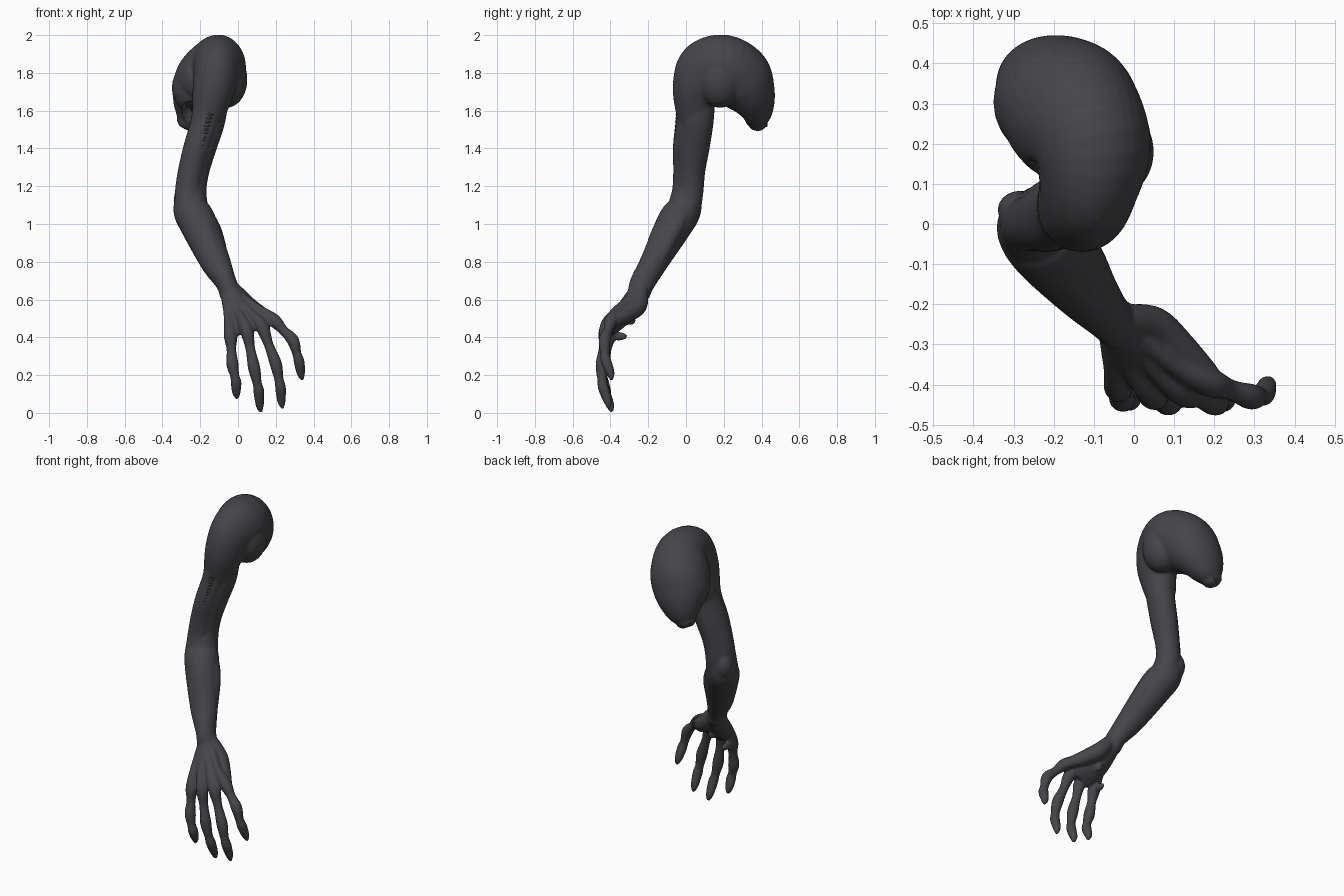
import bpy, bmesh, math
from mathutils import Vector, Matrix

old = bpy.data.objects.get("Cube")
if old:
    bpy.data.objects.remove(old)

skin = bpy.data.materials.new("charcoal skin")
skin.use_nodes = True
skin.diffuse_color = (0.06, 0.06, 0.066, 1)
skin.node_tree.nodes["Principled BSDF"].inputs["Base Color"].default_value = skin.diffuse_color


def finish(bm, name):
    bmesh.ops.recalc_face_normals(bm, faces=bm.faces)
    for f in bm.faces:
        f.smooth = True
    mesh = bpy.data.meshes.new(name)
    bm.to_mesh(mesh)
    bm.free()
    mesh.materials.append(skin)
    ob = bpy.data.objects.new(name, mesh)
    bpy.context.collection.objects.link(ob)
    return ob


def spline(keys, steps=6):
    """Smooth interpolation through rows of x, y, z, half width, half depth."""
    out = []
    for i in range(len(keys) - 1):
        rows = [keys[max(i - 1, 0)], keys[i], keys[i + 1], keys[min(i + 2, len(keys) - 1)]]
        for s in range(steps):
            t = s / steps
            out.append([0.5 * (2 * b + (c - a) * t + (2 * a - 5 * b + 4 * c - d) * t * t
                               + (3 * b - a - 3 * c + d) * t ** 3)
                        for a, b, c, d in zip(*rows)])
    return out + [list(keys[-1])]


def tube(bm, keys, sides=20):
    """Closed tube with an elliptical section and rounded ends."""
    rows = spline(keys)
    pts = [Vector(r[:3]) for r in rows]
    rings = []
    for i, r in enumerate(rows):
        t = (pts[min(i + 1, len(pts) - 1)] - pts[max(i - 1, 0)]).normalized()
        u = Vector((1, 0, 0))
        u = (u - t * u.dot(t)).normalized()
        v = t.cross(u)
        stages = [(1, 0)]
        if i == 0:
            stages = [(0.5, -0.7), (0.85, -0.4), (1, 0)]
        elif i == len(rows) - 1:
            stages = [(1, 0), (0.85, 0.4), (0.5, 0.7)]
        for scale, push in stages:
            c = pts[i] + t * push * min(r[3], r[4])
            rings.append([bm.verts.new(c + u * math.cos(k * math.tau / sides) * r[3] * scale
                                       + v * math.sin(k * math.tau / sides) * r[4] * scale)
                          for k in range(sides)])
    for a, b in zip(rings, rings[1:]):
        for k in range(sides):
            n = (k + 1) % sides
            bm.faces.new((a[k], a[n], b[n], b[k]))
    bm.faces.new(rings[0][::-1])
    bm.faces.new(rings[-1])


def ball(bm, centre, size):
    bmesh.ops.create_uvsphere(bm, u_segments=24, v_segments=14, radius=1,
                              matrix=Matrix.Translation(centre) @ Matrix.Diagonal((*size, 1)))


arm = bmesh.new()

# Shoulder cap curling over to the back, fuller on its low inner side
tube(arm, [(-.16, .048, 1.56, .085, .095), (-.132, .052, 1.70, .11, .125),
           (-.113, .105, 1.79, .125, .175), (-.107, .195, 1.825, .152, .178),
           (-.16, .285, 1.765, .172, .178), (-.20, .34, 1.68, .155, .138),
           (-.24, .37, 1.59, .11, .095), (-.265, .38, 1.54, .065, .055)], 32)
ball(arm, (-.213, .305, 1.72), (.138, .145, .15))
ball(arm, (-.06, .18, 1.765), (.11, .12, .15))

# Upper arm, broader across one diagonal
for s in (-.013, .013):
    tube(arm, [(-.145 + s, .05 + s, 1.68, .082, .092), (-.158 + s, .046 + s, 1.55, .078, .088),
               (-.203 + s, .027 + s, 1.40, .074, .084), (-.235 + s, .017 + s, 1.28, .07, .072),
               (-.25 + s, .01 + s, 1.18, .07, .07), (-.248 + s, -.005 + s, 1.1, .075, .075)], 28)

# Forearm
tube(arm, [(-.25, .01, 1.18, .072, .07), (-.248, -.01, 1.08, .095, .092),
           (-.21, -.06, 1.0, .099, .098), (-.12, -.168, .80, .08, .074),
           (-.063, -.23, .69, .056, .066), (-.04, -.25, .63, .058, .06)], 28)

# Elbow point
ball(arm, (-.285, .035, 1.13), (.055, .048, .08))

# Long forearm muscles
for x, y in ((-.05, .03), (.02, -.05), (.055, .02)):
    tube(arm, [(-.25 + x, -.01 + y, 1.10, .03, .03), (-.19 + x, -.08 + y, .97, .047, .047),
               (-.12 + x * .8, -.165 + y * .8, .80, .032, .032),
               (-.05 + x * .4, -.24 + y * .4, .65, .017, .017)], 12)

# Palm, its thick outer edge and small pads
tube(arm, [(-.04, -.245, .64, .055, .055), (0, -.31, .55, .08, .055),
           (.04, -.36, .48, .09, .042), (.06, -.39, .44, .085, .022)])
tube(arm, [(-.02, -.24, .65, .04, .04), (.05, -.255, .57, .048, .05),
           (.115, -.31, .525, .042, .045), (.185, -.375, .49, .03, .032)])
ball(arm, (.02, -.295, .49), (.022, .03, .025))
ball(arm, (-.035, -.355, .405), (.018, .045, .022))

# Fingers: knuckle, middle joint and tip of each
fingers = [((-.04, -.405, .41), (-.03, -.435, .26), (-.005, -.415, .08)),
           ((.045, -.425, .44), (.085, -.445, .24), (.12, -.395, .01)),
           ((.125, -.42, .46), (.20, -.445, .26), (.235, -.41, .03)),
           ((.19, -.395, .49), (.29, -.43, .385), (.34, -.395, .18))]
for i, joints in enumerate(fingers):
    knuckle, middle, tip = map(Vector, joints)
    wrist = Vector((-.07 + i * .025, -.27, .63))
    keys = []
    for p, r in ((wrist, .02), (wrist.lerp(knuckle, .55) + Vector((0, -.02, 0)), .023),
                 (knuckle, .036), (knuckle.lerp(middle, .5), .026), (middle, .033),
                 (middle.lerp(tip, .35) + Vector((.004, -.012, 0)), .025),
                 (middle.lerp(tip, .55) + Vector((.006, -.012, 0)), .029),
                 (middle.lerp(tip, .85), .023), (tip, .012)):
        keys.append((*p, r, r))
    tube(arm, keys, 14)

arm_ob = finish(arm, "arm")
fuse = arm_ob.modifiers.new("fuse", 'REMESH')
fuse.mode = 'VOXEL'
fuse.voxel_size = 0.008
fuse.use_smooth_shade = True
soften = arm_ob.modifiers.new("soften", 'SMOOTH')
soften.factor = 0.5
soften.iterations = 4

# Hollow under the back of the shoulder
hollow = bmesh.new()
ball(hollow, (-.215, .24, 1.575), (.095, .098, .105))
cutter = finish(hollow, "hollow_cutter")
cutter.hide_render = True
cutter.hide_viewport = True
cut = arm_ob.modifiers.new("hollow", 'BOOLEAN')
cut.operation = 'DIFFERENCE'
cut.object = cutter

# Torn strands inside the hollow
strands = bmesh.new()
for i in range(3):
    x = -.21 - i * .025
    tube(strands, [(x + .04, .18 + i * .02, 1.665, .012, .012), (x, .24, 1.635 + i * .015, .015, .012),
                   (x, .335, 1.58 + i * .02, .014, .014)], 10)
finish(strands, "torn_strands")

# Row of stitched ridges down the front of the upper arm
ridges = bmesh.new()
for i in range(11):
    t = i / 10
    ball(ridges, (-.145 - .055 * t, -.046 - .014 * t, 1.60 - .2 * t), (.022 - .01 * t, .008, .006))
finish(ridges, "arm_ridges")

# Small round rims at the tip of the shoulder
rims = bmesh.new()
for x, y, z in ((-.295, .405, 1.55), (-.255, .425, 1.535), (-.215, .415, 1.55)):
    for k in range(12):
        a = k * math.tau / 12
        ball(rims, (x + .015 * math.cos(a), y, z + .015 * math.sin(a)), (.006, .006, .006))
finish(rims, "shoulder_tip_rims")
